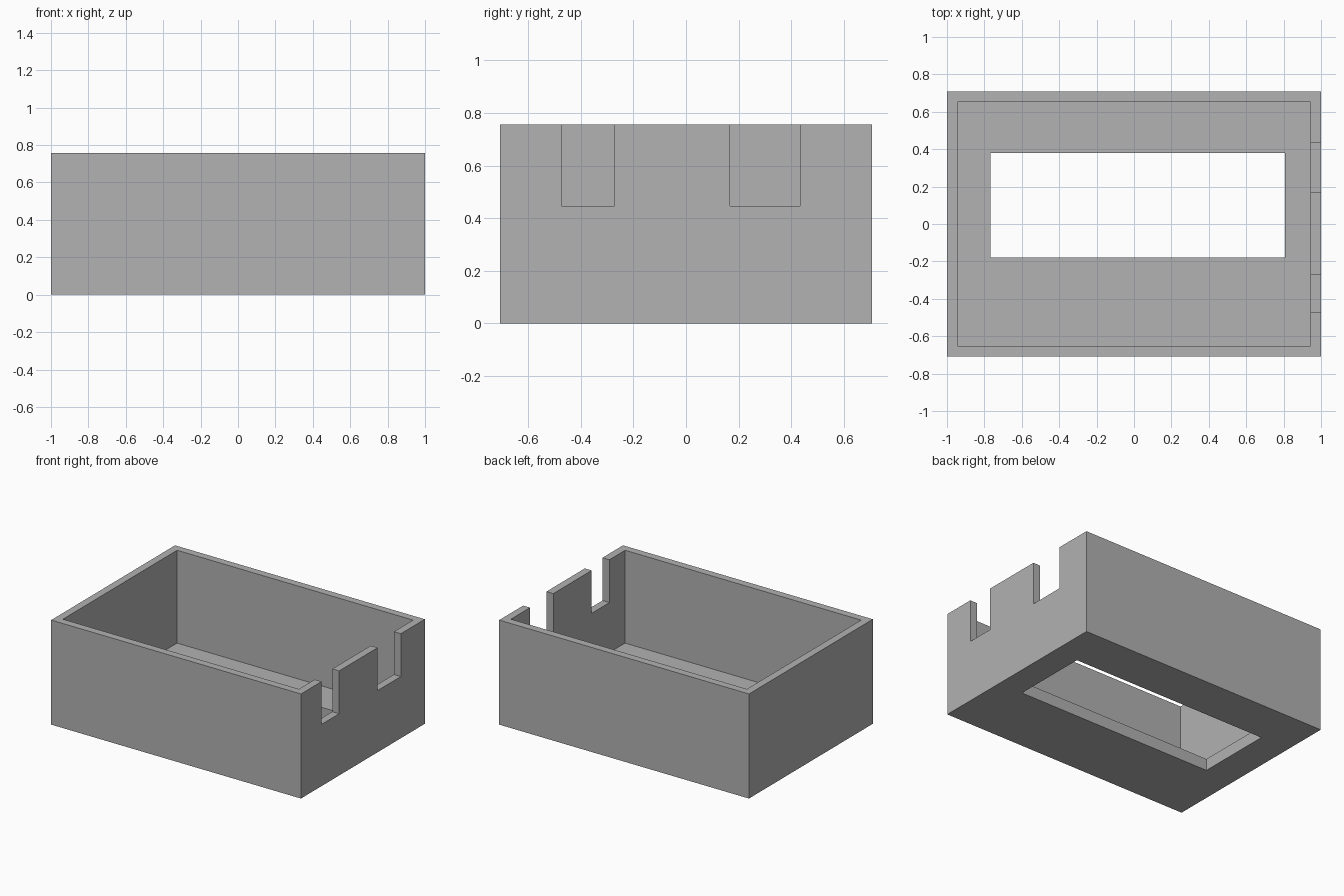
import bpy

# Remove the default cube only
default = bpy.data.objects.get("Cube")
if default:
    bpy.data.objects.remove(default, do_unlink=True)

# Overall sizes
HALF_X, HALF_Y, HEIGHT = 1.0, 0.708, 0.757
WALL, FLOOR = 0.055, 0.085
NOTCH_BOTTOM = 0.447
OVER = 0.1  # how far cutters reach past the surface

grey = bpy.data.materials.new("plain grey")
grey.use_nodes = True
colour = (0.445, 0.445, 0.445, 1.0)
grey.diffuse_color = colour
grey.node_tree.nodes["Principled BSDF"].inputs["Base Color"].default_value = colour


def box(name, x, y, z):
    """Box spanning the given (low, high) ranges."""
    spans = (x, y, z)
    bpy.ops.mesh.primitive_cube_add(size=1, location=[(a + b) / 2 for a, b in spans])
    obj = bpy.context.object
    obj.name = obj.data.name = name
    obj.scale = [b - a for a, b in spans]
    bpy.ops.object.transform_apply(location=True, rotation=False, scale=True)
    obj.data.materials.append(grey)
    return obj


def cut(target, cutter):
    """Subtract the cutter from the target, then discard the cutter."""
    cutter.hide_render = True
    mod = target.modifiers.new(cutter.name, "BOOLEAN")
    mod.operation = "DIFFERENCE"
    mod.solver = "EXACT"
    mod.object = cutter
    bpy.context.view_layer.objects.active = target
    bpy.ops.object.modifier_apply(modifier=mod.name)
    bpy.data.objects.remove(cutter, do_unlink=True)


# Solid block that becomes the open tray
tray = box("open_tray", (-HALF_X, HALF_X), (-HALF_Y, HALF_Y), (0, HEIGHT))

# Hollow interior
inner_x, inner_y = HALF_X - WALL, HALF_Y - WALL
cut(tray, box("interior_cutter", (-inner_x, inner_x), (-inner_y, inner_y),
              (FLOOR, HEIGHT + OVER)))

# Rectangular window through the floor
cut(tray, box("floor_window_cutter", (-0.768, 0.806), (-0.179, 0.38),
              (-OVER, FLOOR + OVER)))

# Two open-topped notches in the +x wall
for name, span in (("narrow_notch_cutter", (-0.473, -0.271)),
                   ("wide_notch_cutter", (0.168, 0.434))):
    cut(tray, box(name, (inner_x - OVER, HALF_X + OVER), span,
                  (NOTCH_BOTTOM, HEIGHT + OVER)))

# Flat faces, single colour
for face in tray.data.polygons:
    face.use_smooth = False
    face.material_index = 0
